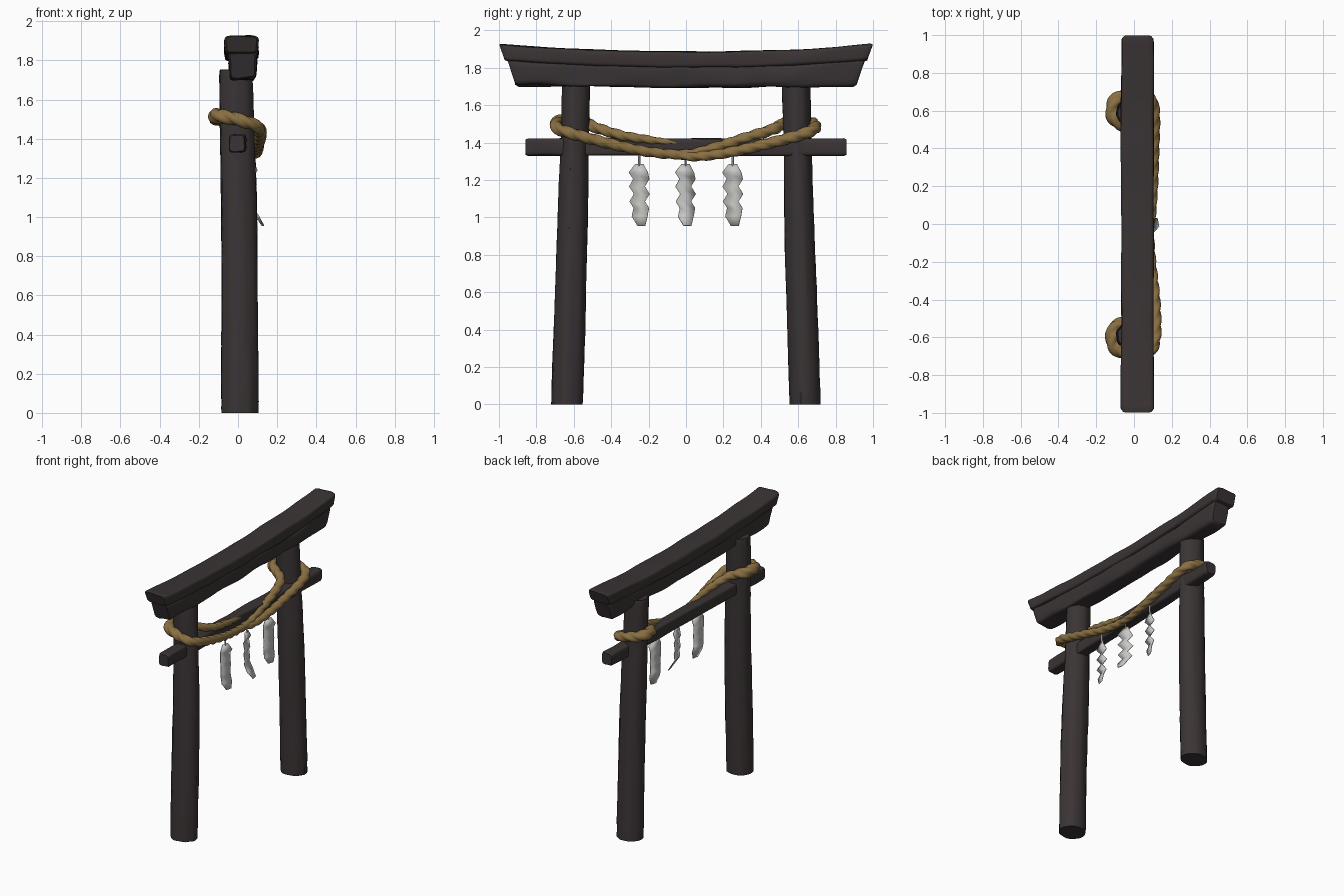
import bpy, bmesh, math
from mathutils import Vector, noise

if "Cube" in bpy.data.objects:
    bpy.data.objects.remove(bpy.data.objects["Cube"])


def material(name, rgb):
    m = bpy.data.materials.new(name)
    m.diffuse_color = (*rgb, 1)
    m.use_nodes = True
    m.node_tree.nodes["Principled BSDF"].inputs["Base Color"].default_value = m.diffuse_color
    return m


WOOD = material("dark weathered wood", (0.043, 0.034, 0.035))
STRAW = material("straw rope", (0.25, 0.16, 0.055))
PAPER = material("white paper", (0.58, 0.58, 0.56))


def finish(name, bm, mat, angle):
    bmesh.ops.recalc_face_normals(bm, faces=bm.faces[:])
    me = bpy.data.meshes.new(name)
    bm.to_mesh(me)
    bm.free()
    me.materials.append(mat)
    ob = bpy.data.objects.new(name, me)
    bpy.context.collection.objects.link(ob)
    bpy.ops.object.select_all(action='DESELECT')
    ob.select_set(True)
    bpy.context.view_layer.objects.active = ob
    bpy.ops.object.shade_smooth_by_angle(angle=math.radians(angle))
    return ob


def loft(name, rings, mat, angle=40):
    """Skin a list of point rings and cap both ends."""
    bm = bmesh.new()
    vs = [[bm.verts.new(p) for p in ring] for ring in rings]
    n = len(vs[0])
    for a, b in zip(vs, vs[1:]):
        for i in range(n):
            j = (i + 1) % n
            bm.faces.new((a[i], a[j], b[j], b[i]))
    bm.faces.new(vs[0])
    bm.faces.new(vs[-1])
    return finish(name, bm, mat, angle)


def spline(pts, steps):
    """Catmull-Rom through tuples of any length."""
    out = []
    for i in range(len(pts) - 1):
        p0, p1, p2, p3 = (pts[max(i - 1, 0)], pts[i], pts[i + 1],
                          pts[min(i + 2, len(pts) - 1)])
        for k in range(steps):
            t = k / steps
            out.append([0.5 * (2 * b + (c - a) * t + (2 * a - 5 * b + 4 * c - d) * t * t
                               + (3 * b - a - 3 * c + d) * t ** 3)
                        for a, b, c, d in zip(p0, p1, p2, p3)])
    out.append(list(pts[-1]))
    return out


# Posts: leaning, tapered logs with lengthwise grooves
def post(name, side):
    rings = []
    # z, centre x, centre |y|, radius x, radius y
    prof = [(0, .008, .635, .086, .078), (.02, .008, .635, .094, .084),
            (.5, .008, .622, .093, .082), (1.0, .005, .606, .092, .079),
            (1.4, -.004, .596, .088, .073), (1.72, -.012, .588, .085, .074),
            (1.745, -.012, .588, .074, .064)]
    for z, cx, cy, rx, ry in spline(prof, 8):
        ring = []
        for i in range(28):
            a = 2 * math.pi * i / 28
            c, s = math.cos(a), math.sin(a)
            k = 1 + .07 * noise.noise(Vector((c * 2.6, s * 2.6 + side * 9, z * 1.3)))
            k += .03 * noise.noise(Vector((c * 5, s * 5, z * 9 + side * 4)))
            ring.append((cx + rx * c * k, side * cy + ry * s * k, max(z, 0)))
        rings.append(ring)
    loft(name, rings, WOOD, 35)


post("left_post", -1)
post("right_post", 1)


# Beams: rounded rectangular section, slanted ends, optional upward sweep
def beam(name, half_bot, half_top, bottom, top, cx, hw, rough, power=.33):
    rings = []
    ts = [-1, -.985] + [-.96 + 1.92 * i / 48 for i in range(49)] + [.985, 1]
    for t in ts:
        ring = []
        shrink = .88 if abs(t) == 1 else 1
        z0, z1 = bottom(t), top(t)
        for i in range(28):
            a = 2 * math.pi * (i + .5) / 28
            c, s = math.cos(a), math.sin(a)
            u = math.copysign(abs(c) ** power, c) * shrink
            v = math.copysign(abs(s) ** power, s) * shrink
            half = half_bot + (half_top - half_bot) * (v + 1) / 2
            d = rough * noise.noise(Vector((u * 1.2, t * 4, v * 1.2 + half * 7)))
            ring.append((cx(t) + (hw + d) * u, t * half,
                         (z0 + z1) / 2 + ((z1 - z0) / 2 + d) * v))
        rings.append(ring)
    loft(name, rings, WOOD, 40)


beam("top_beam", .968, 1.0,
     lambda t: 1.797 + .04 * abs(t) ** 2.2, lambda t: 1.886 + .042 * abs(t) ** 2.2,
     lambda t: .018, .086, .006)
beam("under_beam", .91, .957,
     lambda t: 1.695 + .01 * t * t, lambda t: 1.812 + .034 * abs(t) ** 2.2,
     lambda t: .024, .068, .012)
beam("tie_beam", .857, .857,
     lambda t: 1.33, lambda t: 1.422,
     lambda t: .02 + .025 * t, .043, .005, .42)

# Twisted straw rope: x, y, z, radius along one continuous path
path = [(.05, -.05, 1.398, .010), (.05, -.2, 1.415, .022), (.045, -.35, 1.44, .026),
        (-.01, -.495, 1.485, .03), (-.10, -.55, 1.512, .038), (-.105, -.645, 1.515, .038),
        (-.03, -.69, 1.505, .034), (.07, -.685, 1.475, .032), (.112, -.6, 1.445, .031),
        (.11, -.4, 1.392, .029), (.09, -.2, 1.35, .027), (.075, 0, 1.337, .026),
        (.065, .15, 1.372, .027), (.06, .3, 1.42, .028), (.03, .45, 1.465, .03),
        (-.03, .505, 1.49, .032), (-.105, .56, 1.508, .038), (-.1, .65, 1.505, .038),
        (-.02, .687, 1.49, .034), (.07, .678, 1.468, .032), (.105, .6, 1.438, .031),
        (.105, .4, 1.385, .029), (.1, .2, 1.342, .027), (.09, .03, 1.325, .024),
        (.08, -.1, 1.338, .010)]
pts = spline(path, 14)
pos = [Vector(p[:3]) for p in pts]
rings, side, dist = [], Vector((0, 0, 1)), 0
for i, p in enumerate(pos):
    tan = (pos[min(i + 1, len(pos) - 1)] - pos[max(i - 1, 0)]).normalized()
    side = (side - tan * side.dot(tan)).normalized()
    other = tan.cross(side)
    if i:
        dist += (p - pos[i - 1]).length
    ring = []
    for k in range(18):
        a = 2 * math.pi * k / 18
        r = pts[i][3] * (.8 + .27 * abs(math.cos(1.5 * (a - dist * 26))))
        ring.append(p + (side * math.cos(a) + other * math.sin(a)) * r)
    rings.append(ring)
loft("straw_rope", rings, STRAW, 60)


# Zigzag paper streamers: z, left edge, right edge, fold depth
FOLDS = [(1.285, -.022, .022, 0), (1.24, -.056, .046, .014), (1.205, -.032, .054, -.008),
         (1.165, -.054, .03, .014), (1.125, -.028, .056, -.008), (1.085, -.052, .03, .014),
         (1.05, -.03, .052, -.006), (1.005, -.04, .044, .012), (.955, -.01, .032, .02)]


def streamer(name, y, flip, curl, turn):
    bm = bmesh.new()
    rows = []
    for z, l, r, d in FOLDS:
        bend = curl * max(0, (1.09 - z) / .135) ** 2
        rows.append([bm.verts.new((.07 + d + bend + turn * e, y + flip * e, z))
                     for e in (l, r)])
    for a, b in zip(rows, rows[1:]):
        bm.faces.new((a[0], a[1], b[1], b[0]))
    ob = finish(name, bm, PAPER, 10)
    m = ob.modifiers.new("thickness", 'SOLIDIFY')
    m.thickness = .005
    m.offset = 0
    # short hanging string
    loft(name + "_string",
         [[(.072 + .006 * c, y + .006 * s, z) for c, s in ((1, 0), (0, 1), (-1, 0), (0, -1))]
          for z in (1.275, 1.345)], PAPER)


streamer("left_streamer", -.25, 1, 0, .25)
streamer("middle_streamer", -.003, 1, .04, -.2)
streamer("right_streamer", .25, 1, -.01, .3)
